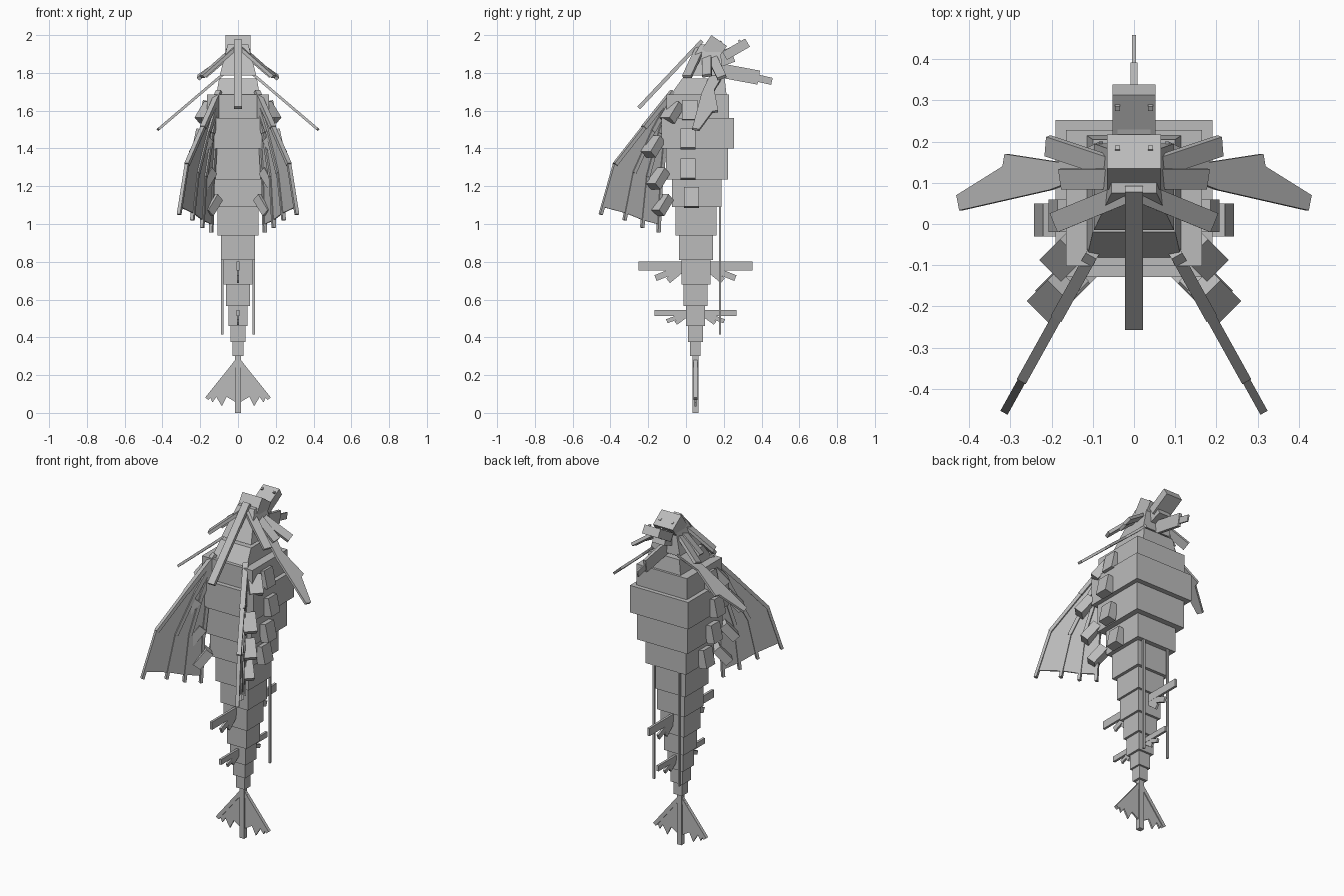
import bpy, bmesh, math
from mathutils import Vector, Matrix, Euler

if "Cube" in bpy.data.objects:
    bpy.data.objects.remove(bpy.data.objects["Cube"], do_unlink=True)

grey = bpy.data.materials.new("plain grey")
grey.use_nodes = True
grey.diffuse_color = (0.5, 0.5, 0.5, 1)
grey.node_tree.nodes["Principled BSDF"].inputs["Base Color"].default_value = (0.5, 0.5, 0.5, 1)


def finish(name, bm):
    bmesh.ops.recalc_face_normals(bm, faces=bm.faces)
    mesh = bpy.data.meshes.new(name)
    bm.to_mesh(mesh)
    bm.free()
    mesh.materials.append(grey)
    ob = bpy.data.objects.new(name, mesh)
    bpy.context.collection.objects.link(ob)
    return ob


def cube(name, matrix, size):
    bm = bmesh.new()
    bmesh.ops.create_cube(bm, size=1, matrix=matrix @ Matrix.Diagonal((*size, 1)))
    return finish(name, bm)


def box(name, loc, size, rot=(0, 0, 0)):
    turn = Euler([math.radians(a) for a in rot]).to_matrix().to_4x4()
    return cube(name, Matrix.Translation(loc) @ turn, size)


def beam(name, p, q, width, thick, side):
    """Box from p to q, with its width lying along the side direction."""
    p, q, side = Vector(p), Vector(q), Vector(side)
    d = (q - p).normalized()
    s = (side - d * side.dot(d)).normalized()
    turn = Matrix((d, s, d.cross(s))).transposed().to_4x4()
    return cube(name, Matrix.Translation((p + q) / 2) @ turn, ((q - p).length, width, thick))


def taper(name, low, high):
    """Block between two level rectangles, each (half width, y0, y1, z)."""
    bm = bmesh.new()
    rings = [[bm.verts.new(c) for c in ((-h, a, z), (h, a, z), (h, b, z), (-h, b, z))]
             for h, a, b, z in (low, high)]
    for ring in rings:
        bm.faces.new(ring)
    for i in range(4):
        j = (i + 1) % 4
        bm.faces.new((rings[0][i], rings[0][j], rings[1][j], rings[1][i]))
    return finish(name, bm)


def sheet(name, polygons, thick):
    bm = bmesh.new()
    for poly in polygons:
        bm.faces.new([bm.verts.new(p) for p in poly])
    bmesh.ops.remove_doubles(bm, verts=bm.verts, dist=0.0001)
    ob = finish(name, bm)
    mod = ob.modifiers.new("thickness", "SOLIDIFY")
    mod.thickness, mod.offset = thick, 0
    return ob


# Body: stacked square segments, narrowing to the tail (z top, half width, y centre)
segments = [(1.685, .165, .063), (1.56, .191, .055 + .007), (1.4, .165, .058),
            (1.235, .132, .057), (1.09, .108, .053), (.94, .09, .053), (.81, .077, .052),
            (.68, .064, .051), (.565, .051, .05), (.46, .039, .05), (.375, .028, .05),
            (.3, .015, .05), (0, 0, 0)]
for i, (top, half, y) in enumerate(segments[:-1]):
    low = segments[i + 1][0]
    box(f"body_segment_{i + 1}", (0, y, (top + low) / 2), (2 * half, 2 * half, top - low))

# Neck and hood
taper("neck", (.115, -.085, .215, 1.68), (.1, -.02, .205, 1.77))
taper("hood", (.097, -.015, .195, 1.785), (.055, .075, .18, 1.95))
beam("hood_plank", (0, .085, 1.97), (0, -.25, 1.615), .044, .02, (1, 0, 0))

# Open jaws with teeth and eye plates
box("upper_jaw", (0, .15, 1.934), (.13, .1, .09), (-35, 0, 0))
box("jaw_hinge", (0, .2, 1.88), (.08, .1, .08), (20, 0, 0))
box("lower_jaw", (0, .265, 1.925), (.105, .14, .05), (30, 0, 0))
for s in (-1, 1):
    box("upper_tooth", (s * .04, .18, 1.96), (.012, .012, .02), (-35, 0, 0))
    box("lower_tooth", (s * .04, .285, 1.965), (.012, .012, .02), (30, 0, 0))
    box("eye_plate", (s * .027, .083, 1.93), (.035, .006, .025), (-35, 0, 0))

# Back spike
beam("back_spike", (0, .17, 1.815), (0, .385, 1.775), .075, .018, (0, 0, 1))
beam("back_spike_tip", (0, .38, 1.772), (0, .455, 1.755), .038, .009, (0, 0, 1))

# Four wing spars in one upright plane: (x, z) points from root to tip
spars = [[(.1, 1.7), (.185, 1.51), (.27, 1.315), (.312, 1.05)],
         [(.1, 1.69), (.16, 1.49), (.215, 1.27), (.242, 1.02)],
         [(.1, 1.68), (.14, 1.48), (.175, 1.25), (.19, .98)],
         [(.1, 1.67), (.122, 1.48), (.135, 1.24), (.142, .955)]]

for s in (-1, 1):
    side = "left" if s > 0 else "right"

    def wing_point(p):
        return Vector((s * p[0], -.07 - 1.8 * (p[0] - .1), p[1]))

    lines = [[wing_point(p) for p in spar] for spar in spars]
    across = (1.8, s, 0)
    for k, line in enumerate(lines):
        for j in range(3):
            size = .03 - .005 * j
            beam(f"{side}_wing_spar_{k + 1}_{j + 1}", line[j], line[j + 1], size, size * .8, across)
    webs = [line[:3] + [line[2].lerp(line[3], .85)] for line in lines]
    quads = []
    for a, b in zip(webs, webs[1:]):
        for j in range(3):
            quads.append((a[j], a[j + 1], b[j + 1], b[j]))
    sheet(f"{side}_wing_web", quads, .008)

    # Broad drooping side fin
    outline = [(.08, .2), (.18, .15), (.31, .17), (.315, .14), (.427, .07),
               (.42, .033), (.2, .083), (.08, .13)]
    sheet(f"{side}_side_fin", [[(s * x, y, 1.775 - .85 * (x - .1)) for x, y in outline]], .014)

    # Crest planks around the hood
    crests = [((.02, .075, 1.93), (.19, .005, 1.78)),
              ((.04, .11, 1.9), (.175, .11, 1.785)),
              ((.06, .14, 1.88), (.21, .19, 1.775))]
    for k, (p, q) in enumerate(crests):
        beam(f"{side}_crest_{k + 1}", (s * p[0], *p[1:]), (s * q[0], *q[1:]),
             .05, .018, (0, 1, .3))

    # Scales on the flank and on the front corner, flared at the bottom
    for k, (x, y, z) in enumerate([(.172, .02, 1.6), (.207, .01, 1.45),
                                   (.187, .01, 1.29), (.15, .03, 1.14)]):
        box(f"{side}_flank_scale_{k + 1}", (s * x, y, z), (.05, .08, .105), (0, -s * 12, 0))
    for k, (x, y, z) in enumerate([(.165, -.075, 1.59), (.195, -.175, 1.41),
                                   (.175, -.15, 1.24), (.145, -.13, 1.1)]):
        out = Vector((s * .6, -.6, -1))
        c = Vector((x * s, y, z))
        beam(f"{side}_corner_scale_{k + 1}", c - out * .042, c + out * .042, .075, .05, (s, 1, 0))

    # Hanging pole
    box(f"{side}_pole", (s * .083, .18, .755), (.012, .012, .68))

    # Tail rays
    beam(f"{side}_tail_ray", (0, .05, .28), (s * .165, .05, .075), .022, .02, (1, 0, 1))
    web = [(0, .3), (.155, .1), (.135, .055), (.115, .085), (.085, .035), (.06, .085), (0, .05)]
    sheet(f"{side}_tail_web", [[(s * x, .05, z) for x, z in web]], .01)

# Paired keel fins, front and rear, each a bar with two teeth
for label, z, reach, height, root in (("upper", .778, .302, .046, .05),
                                      ("lower", .53, .217, .032, .03)):
    for s, end in ((-1, "front"), (1, "rear")):
        def at(y, dz):
            return (0, .05 + s * y, z + dz)
        beam(f"{end}_{label}_fin", at(root, 0), at(reach, 0), height, .014, (0, 0, 1))
        for k, part in enumerate((.7, .48)):
            beam(f"{end}_{label}_fin_tooth_{k + 1}", at(root, 0),
                 at(reach * part, -height * (1.4 + .3 * k)), height * .7, .012, (0, 0, 1))
